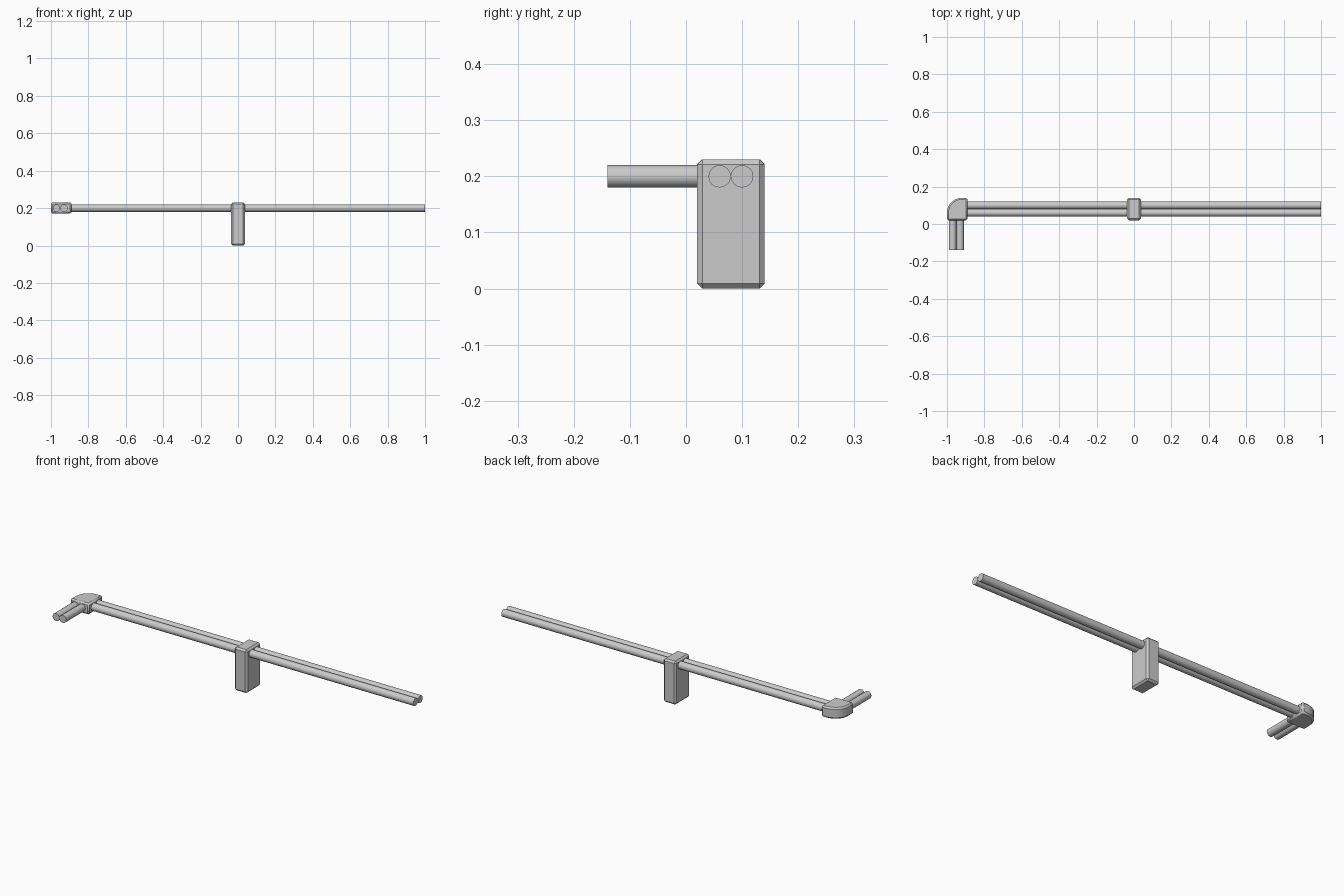
import bpy, bmesh, math
from mathutils import Vector

if "Cube" in bpy.data.objects:
    bpy.data.objects.remove(bpy.data.objects["Cube"])

PIPE_R, PIPE_Z = 0.02, 0.2


def smooth(obj):
    bpy.ops.object.select_all(action='DESELECT')
    obj.select_set(True)
    bpy.context.view_layer.objects.active = obj
    bpy.ops.object.shade_smooth_by_angle(angle=math.radians(30))


def pipe(name, a, b):
    a, b = Vector(a), Vector(b)
    bpy.ops.mesh.primitive_cylinder_add(vertices=16, radius=PIPE_R, depth=(b - a).length,
                                        location=(a + b) / 2)
    obj = bpy.context.object
    obj.name = name
    obj.rotation_euler = (b - a).to_track_quat('Z', 'Y').to_euler()
    smooth(obj)


def chamfered_prism(name, outline, z0, z1, width):
    bm = bmesh.new()
    base = bm.faces.new([bm.verts.new((x, y, z0)) for x, y in outline])
    top = bmesh.ops.extrude_face_region(bm, geom=[base])['geom']
    bmesh.ops.translate(bm, vec=(0, 0, z1 - z0),
                        verts=[v for v in top if isinstance(v, bmesh.types.BMVert)])
    bmesh.ops.recalc_face_normals(bm, faces=bm.faces)
    mesh = bpy.data.meshes.new(name)
    bm.to_mesh(mesh)
    bm.free()
    obj = bpy.data.objects.new(name, mesh)
    bpy.context.collection.objects.link(obj)
    mod = obj.modifiers.new("chamfer", 'BEVEL')
    mod.width, mod.segments = width, 1
    mod.limit_method, mod.angle_limit = 'ANGLE', math.radians(30)
    return obj


# Twin long pipes and the short twin pipes turning to the front
for i, y in enumerate((0.06, 0.10)):
    pipe(f"long_pipe_{i + 1}", (-0.91, y, PIPE_Z), (1, y, PIPE_Z))
for i, x in enumerate((-0.97, -0.93)):
    pipe(f"short_pipe_{i + 1}", (x, -0.14, PIPE_Z), (x, 0.04, PIPE_Z))

# Support block under the middle
chamfered_prism("support_block", [(-0.037, 0.02), (0.037, 0.02), (0.037, 0.14), (-0.037, 0.14)],
                0, 0.23, 0.009)

# Elbow cover with a rounded outer corner
R = 0.08
arc = [(-1 + R - R * math.sin(t), 0.14 - R + R * math.cos(t))
       for t in (math.pi / 2 * k / 8 for k in range(9))]
elbow = chamfered_prism("elbow_cover", [(-1, 0.02), (-0.89, 0.02), (-0.89, 0.14)] + arc,
                        0.17, 0.23, 0.008)
smooth(elbow)
